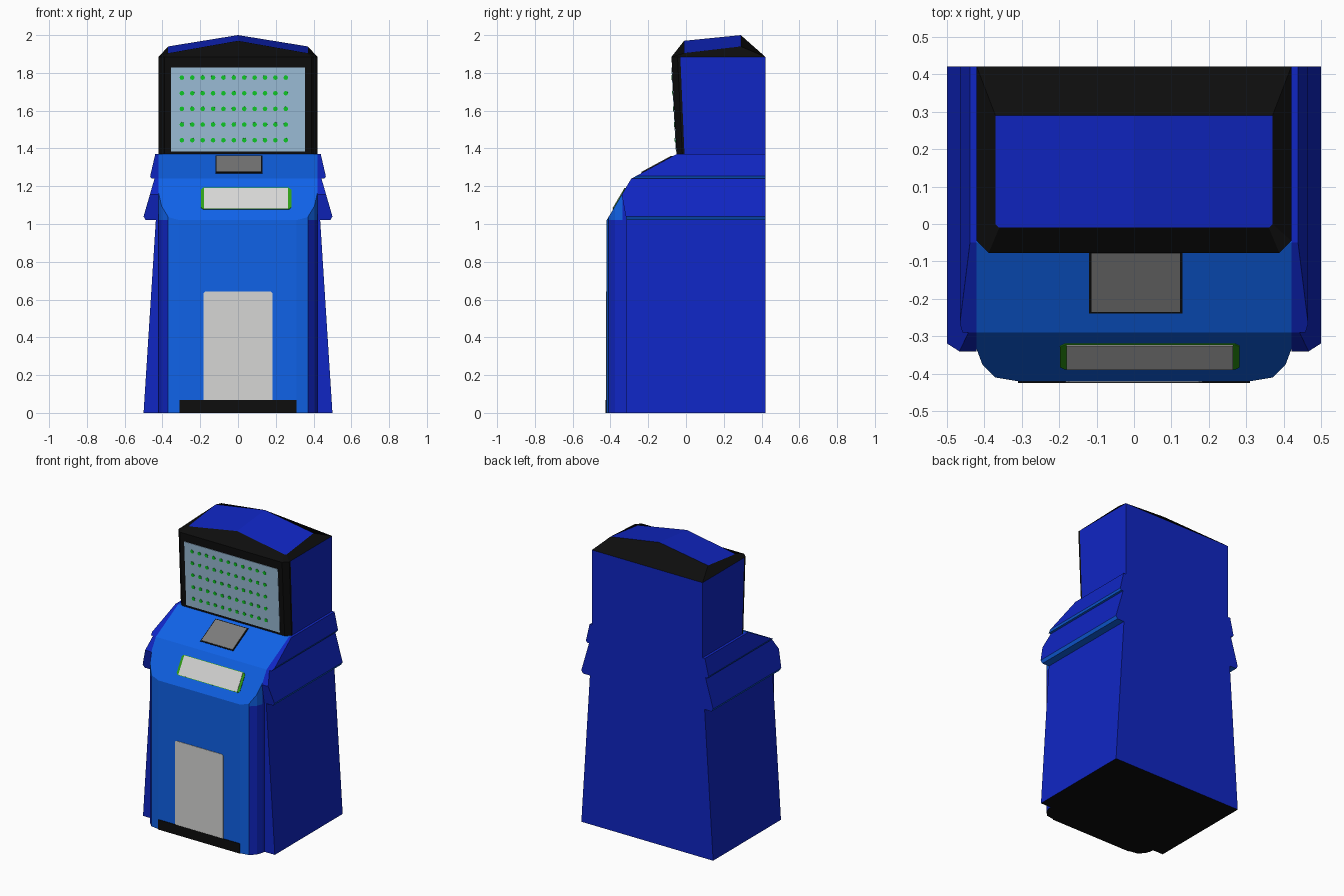
import bpy, bmesh, math
from mathutils import Vector

if "Cube" in bpy.data.objects:
    bpy.data.objects.remove(bpy.data.objects["Cube"])


def material(name, rgb):
    m = bpy.data.materials.new(name)
    m.diffuse_color = (*rgb, 1)
    m.use_nodes = True
    m.node_tree.nodes["Principled BSDF"].inputs["Base Color"].default_value = m.diffuse_color
    return m


LIGHT, DARK, BLACK, PALE, GREY, SCREEN, GREEN, LEAF = range(8)
MATS = [material("light blue", (0.005, 0.125, 0.82)), material("dark blue", (0.005, 0.019, 0.55)),
        material("black", (0.004, 0.004, 0.004)), material("pale grey", (0.67, 0.67, 0.66)),
        material("mid grey", (0.2, 0.2, 0.2)), material("screen blue", (0.34, 0.52, 0.70)),
        material("bright green", (0.005, 0.6, 0.02)), material("leaf green", (0.03, 0.35, 0.008))]


def finish(name, bm, rule):
    """Make an object; rule(face centre, normal) gives the colour index."""
    bmesh.ops.recalc_face_normals(bm, faces=bm.faces[:])
    bm.normal_update()
    used = []
    for f in bm.faces:
        c = rule(f.calc_center_median(), f.normal) if callable(rule) else rule
        if c not in used:
            used.append(c)
        f.material_index = used.index(c)
    me = bpy.data.meshes.new(name)
    bm.to_mesh(me)
    bm.free()
    for c in used:
        me.materials.append(MATS[c])
    bpy.context.collection.objects.link(bpy.data.objects.new(name, me))


def loft(bm, lower, upper):
    """Join two matching rings of points into a closed solid."""
    a = [bm.verts.new(p) for p in lower]
    b = [bm.verts.new(p) for p in upper]
    bm.faces.new(a)
    bm.faces.new(b)
    n = len(a)
    for i in range(n):
        j = (i + 1) % n
        bm.faces.new((a[i], a[j], b[j], b[i]))
    return b


def cut(bm, point, normal, clear=True):
    r = bmesh.ops.bisect_plane(bm, geom=bm.verts[:] + bm.edges[:] + bm.faces[:], dist=1e-5,
                               plane_co=point, plane_no=normal, clear_outer=clear)
    if clear:
        edges = [e for e in r["geom_cut"] if isinstance(e, bmesh.types.BMEdge)]
        bmesh.ops.holes_fill(bm, edges=edges, sides=0)


def plate(name, polys, base, top, colour, h=0.004, lift=0.0):
    """Thin plates on a sloped front plane; polys are (x, distance up slope)."""
    o = Vector((0, *base))
    v = (Vector((0, *top)) - o).normalized()
    n = Vector((1, 0, 0)).cross(v)
    bm = bmesh.new()
    for poly in polys:
        pts = [o + Vector((x, 0, 0)) + v * d + n * lift for x, d in poly]
        loft(bm, pts, [p + n * h for p in pts])
    finish(name, bm, colour)


def rect(x0, x1, d0, d1, c=0.0):
    """Rectangle with optional corner chamfers."""
    if not c:
        return [(x0, d0), (x1, d0), (x1, d1), (x0, d1)]
    return [(x0 + c, d0), (x1 - c, d0), (x1, d0 + c), (x1, d1 - c),
            (x1 - c, d1), (x0 + c, d1), (x0, d1 - c), (x0, d0 + c)]


# Key points (y, z) of the front profile
KNEE, SHELF, NECK = (-0.42, 1.02), (-0.29, 1.24), (-0.05, 1.37)
CHIN, BROW = (-0.05, 1.37), (-0.077, 1.885)
BACK = 0.42
SLOPES = [((0, *KNEE), (0, -0.22, 0.13)), ((0, *SHELF), (0, -0.13, 0.24))]

# Main body: rounded plan, cut by the two front slopes
half = [(0.31, -0.42), (0.37, -0.41), (0.405, -0.375), (0.42, -0.335), (0.42, BACK)]
plan = half + [(-x, y) for x, y in reversed(half)]
bm = bmesh.new()
loft(bm, [(x, y, 0) for x, y in plan], [(x, y, 1.37) for x, y in plan])
for p, n in SLOPES:
    cut(bm, p, n)
cut(bm, (0, 0, 1.02), (0, 0, 1), clear=False)


def body_colour(c, n):
    if n.z < -0.9:
        return BLACK
    if n.y < -0.9 or n.z > 0.2 or (c.z > 1.02 and c.y < -0.3):
        return LIGHT
    return DARK


finish("main_body", bm, body_colour)


# Side panels and the two flared skirts on each side
def side_colour(c, n):
    if n.z < -0.3:
        return BLACK if c.z < 0.1 else LIGHT
    return DARK


SIDES = {
    "side_panel": ([(0.42, 0), (0.5, 0), (0.435, 1.02), (0.42, 1.02)], -0.315, []),
    "lower_skirt": ([(0.42, 1.02), (0.488, 1.02), (0.5, 1.04), (0.442, 1.24), (0.42, 1.24)], -0.42,
                    [SLOPES[0], ((0, -0.315, 1.02), (0, -0.135, -0.025))]),
    "upper_skirt": ([(0.42, 1.24), (0.458, 1.24), (0.465, 1.253), (0.438, 1.37), (0.42, 1.37)], -0.30,
                    [SLOPES[1]]),
}
for s, side in ((1, "right"), (-1, "left")):
    for name, (prof, front, cuts) in SIDES.items():
        bm = bmesh.new()
        loft(bm, [(s * x, front, z) for x, z in prof], [(s * x, BACK, z) for x, z in prof])
        for p, n in cuts:
            cut(bm, p, n)
        finish(f"{side}_{name}", bm, side_colour)

# Screen housing
prof = [(BACK, 1.37), (-0.008, 1.37), (-0.03, 1.885), (BACK, 1.885)]
bm = bmesh.new()
loft(bm, [(-0.42, y, z) for y, z in prof], [(0.42, y, z) for y, z in prof])
finish("screen_housing", bm, DARK)

# Black screen frame with chamfered front corners
prof = [(-0.008, 1.37), CHIN, BROW, (-0.03, 1.885)]
bm = bmesh.new()
loft(bm, [(-0.42, y, z) for y, z in prof], [(0.42, y, z) for y, z in prof])
for s in (-1, 1):
    cut(bm, (s * 0.42, -0.045, 1.885), (s * 1, -1, -0.05))
finish("screen_frame", bm, BLACK)

# Roof: black sloping rim with a blue gabled cap
low = [(0, -0.077), (0.388, -0.077), (0.42, -0.045), (0.42, BACK), (0, BACK)]
high = [(0, -0.01, 1.97), (0.36, -0.01, 1.906), (0.37, 0.0, 1.906), (0.37, 0.29, 1.94), (0, 0.29, 2.0)]
bm = bmesh.new()
for s in (-1, 1):
    a = [bm.verts.new((s * x, y, 1.885)) for x, y in low]
    b = [bm.verts.new((s * x, y, z)) for x, y, z in high]
    bm.faces.new(a)
    bm.faces.new(b)
    for i in range(4):
        bm.faces.new((a[i], a[i + 1], b[i + 1], b[i]))
bmesh.ops.remove_doubles(bm, verts=bm.verts[:], dist=1e-5)
finish("roof", bm, lambda c, n: DARK if n.z > 0.9 and c.z > 1.93 and abs(c.x) < 0.25 and 0 < c.y < 0.25 else BLACK)

# Screen with a grid of green dots
plate("screen", [rect(-0.355, 0.355, 0.015, 0.46)], CHIN, BROW, SCREEN, 0.003)
dots = []
for row in range(5):
    for col in range(11):
        cx, cz = -0.297 + col * 0.055, 0.074 + row * 0.083
        dots.append([(cx + 0.0125 * math.cos(k * math.pi / 4), cz + 0.0125 * math.sin(k * math.pi / 4))
                     for k in range(8)])
plate("screen_dots", dots, CHIN, BROW, GREEN, 0.003, 0.003)

# Keypad on the upper slope
plate("keypad_border", [rect(-0.12, 0.13, 0.06, 0.25)], SHELF, NECK, BLACK, 0.003)
plate("keypad", [rect(-0.113, 0.123, 0.066, 0.243)], SHELF, NECK, GREY, 0.003, 0.003)

# Slot with green ends on the lower slope
plate("slot_border", [rect(-0.197, 0.282, 0.066, 0.198, 0.012)], KNEE, SHELF, LEAF, 0.003)
plate("slot_face", [rect(-0.18, 0.265, 0.069, 0.195)], KNEE, SHELF, PALE, 0.003, 0.003)

# Front door and kick plate
plate("front_door", [rect(-0.183, 0.183, 0.03, 0.643, 0.01)], (-0.42, 0), (-0.42, 1), PALE, 0.003)
plate("kick_plate", [rect(-0.31, 0.31, 0.0, 0.067)], (-0.42, 0), (-0.42, 1), BLACK, 0.005)
